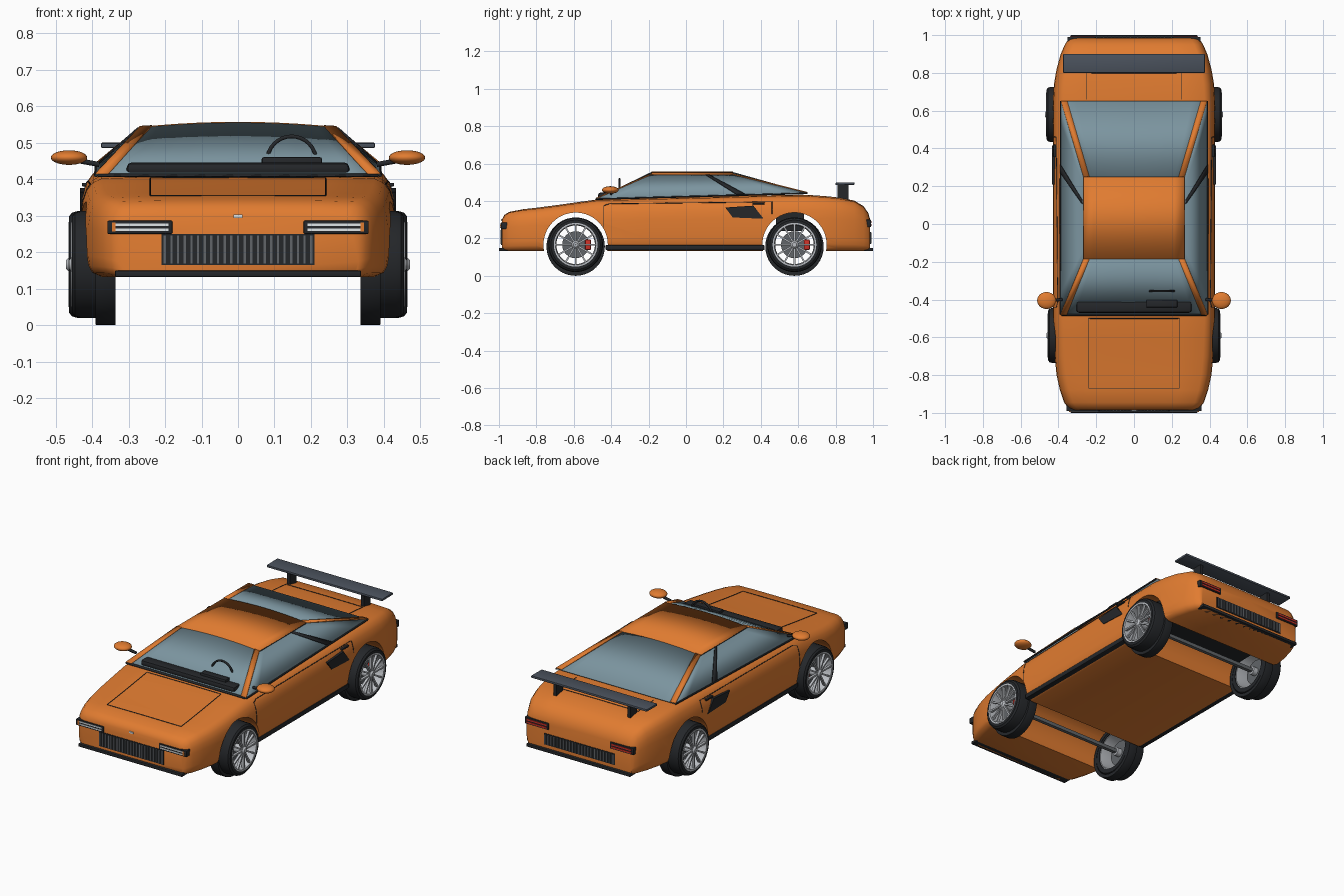
import bpy, bmesh
from math import pi, sin, cos, radians
from mathutils import Vector, Matrix
from mathutils.bvhtree import BVHTree

if "Cube" in bpy.data.objects:
    bpy.data.objects.remove(bpy.data.objects["Cube"])


def mat(name, *c):
    m = bpy.data.materials.new(name)
    m.diffuse_color = (*c, 1)
    m.use_nodes = True
    m.node_tree.nodes["Principled BSDF"].inputs["Base Color"].default_value = m.diffuse_color
    return m


ORANGE = mat("orange_paint", .75, .2, .03)
BLACK = mat("black_trim", .018, .02, .023)
GLASS = mat("tinted_glass", .2, .3, .35)
SLATE = mat("slate_wing", .07, .085, .11)
METAL = mat("alloy", .5, .52, .55)
STEEL = mat("dark_steel", .12, .13, .14)
RED = mat("red", .6, .03, .02)
LIGHT = mat("lamp", .75, .8, .82)


def obj(name, bm, m, angle=35):
    bmesh.ops.recalc_face_normals(bm, faces=bm.faces)
    me = bpy.data.meshes.new(name)
    bm.to_mesh(me)
    bm.free()
    for p in me.polygons:
        p.use_smooth = True
    me.set_sharp_from_angle(angle=radians(angle))
    me.materials.append(m)
    o = bpy.data.objects.new(name, me)
    bpy.context.collection.objects.link(o)
    return o


def box(name, x, y, z, m, rot=None, bevel=0):
    bm = bmesh.new()
    c = Vector((sum(x) / 2, sum(y) / 2, sum(z) / 2))
    size = Matrix.Diagonal((x[1] - x[0], y[1] - y[0], z[1] - z[0], 1))
    bmesh.ops.create_cube(bm, size=1, matrix=Matrix.Translation(c) @ (rot or Matrix()) @ size)
    if bevel:
        bmesh.ops.bevel(bm, geom=bm.edges[:], offset=bevel, segments=2, affect='EDGES', profile=.5)
    return obj(name, bm, m)


def tube(name, pts, r, m, closed=False):
    cu = bpy.data.curves.new(name, 'CURVE')
    cu.dimensions, cu.bevel_depth, cu.bevel_resolution = '3D', r, 1
    sp = cu.splines.new('POLY')
    sp.points.add(len(pts) - 1)
    for q, p in zip(sp.points, pts):
        q.co = (*p, 1)
    sp.use_cyclic_u = closed
    cu.use_fill_caps = True
    cu.materials.append(m)
    o = bpy.data.objects.new(name, cu)
    bpy.context.collection.objects.link(o)


def patch(name, a, b, m, crown=(0, 0), n=10, thick=.004):
    """Panel between edge a (two points) and edge b, each with an upward crown."""
    bm = bmesh.new()
    rows = []
    for (p, q), c in ((a, crown[0]), (b, crown[1])):
        rows.append([bm.verts.new(Vector(p).lerp(Vector(q), i / n) + Vector((0, 0, c * (1 - (2 * i / n - 1) ** 2))))
                     for i in range(n + 1)])
    for i in range(n):
        bm.faces.new((rows[0][i], rows[0][i + 1], rows[1][i + 1], rows[1][i]))
    o = obj(name, bm, m)
    s = o.modifiers.new("thickness", 'SOLIDIFY')
    s.thickness, s.offset = thick, 0
    return o


def lathe(name, prof, centre, sgn, m, n=40, closed=True):
    """Revolve (radius, x) profile about the wheel axis."""
    bm = bmesh.new()
    rings = [[bm.verts.new((sgn * x, centre[0] + r * cos(2 * pi * i / n), centre[1] + r * sin(2 * pi * i / n)))
              for r, x in prof] for i in range(n)]
    k = len(prof)
    for i in range(n):
        A, B = rings[i], rings[(i + 1) % n]
        for j in range(k if closed else k - 1):
            bm.faces.new((A[j], A[(j + 1) % k], B[(j + 1) % k], B[j]))
    return obj(name, bm, m)


# Body shell: lofted stations (y, half width, top z)
ZB = .132
stations = [(-.985, .33, .30), (-.972, .35, .325), (-.945, .37, .342), (-.88, .392, .354), (-.8, .41, .363),
            (-.7, .42, .376), (-.6, .425, .39), (-.48, .43, .407), (-.2, .43, .415), (.1, .43, .422), (.4, .43, .43),
            (.64, .43, .433), (.74, .424, .426), (.82, .41, .418), (.9, .388, .402), (.95, .366, .372), (.975, .35, .335),
            (.985, .337, .30)]
section = [(.90, 0), (.965, .05), (.99, .13), (1, .25), (1, .6), (.99, .74), (.965, .86), (.925, .94), (.87, .98),
           (.6, .995)]
bm = bmesh.new()
rings = []
for y, w, t in stations:
    half = [(u * w, ZB + v * (t - ZB)) for u, v in section]
    rings.append([bm.verts.new((x, y, z)) for x, z in half + [(0, t)] + [(-x, z) for x, z in reversed(half)]])
k = len(rings[0])
for A, B in zip(rings, rings[1:]):
    for j in range(k):
        bm.faces.new((A[j], A[(j + 1) % k], B[(j + 1) % k], B[j]))
bm.faces.new(rings[0])
bm.faces.new(rings[-1])
body = obj("body_shell", bm, ORANGE, 40)

# Wheel arches cut right across
WHEELS = (("front", -.59, .455), ("rear", .58, .463))
WZ = .166
for pos, y, _ in WHEELS:
    bm = bmesh.new()
    bmesh.ops.create_cone(bm, cap_ends=True, segments=56, radius1=.172, radius2=.172, depth=1.2,
                          matrix=Matrix.Translation((0, y, WZ)) @ Matrix.Rotation(pi / 2, 4, 'Y'))
    cut = obj("arch_cutter", bm, ORANGE)
    cut.hide_render = True
    md = body.modifiers.new("arch", 'BOOLEAN')
    md.operation, md.object, md.solver = 'DIFFERENCE', cut, 'EXACT'
    bpy.context.view_layer.objects.active = body
    bpy.ops.object.modifier_apply(modifier=md.name)
    bpy.data.objects.remove(cut)
body.data.set_sharp_from_angle(angle=radians(40))
bm = bmesh.new()
bm.from_mesh(body.data)
tree = BVHTree.FromBMesh(bm)
bm.free()


def seam(name, pts, d, closed=False, n=12):
    """Thin panel gap projected onto the body along direction d."""
    out, d = [], Vector(d)
    ends = pts[1:] + ([pts[0]] if closed else [])
    for p, q in zip(pts, ends):
        for i in range(n + 1):
            hit = tree.ray_cast(Vector(p).lerp(Vector(q), i / n) - d * 2, d)[0]
            if hit:
                out.append(hit)
    tube(name, out, .0022, BLACK, closed)


seam("hood_seam", [(-.24, -.87, 0), (.24, -.87, 0), (.24, -.5, 0), (-.24, -.5, 0)], (0, 0, -1), True)
seam("trunk_seam", [(-.25, .66, 0), (-.25, .8, 0), (-.25, .8, 0), (.25, .8, 0), (.25, .66, 0)], (0, 0, -1))

# Cabin: roof, screens, side windows
FB, FT, RT, RB = (.39, -.48, .41), (.268, -.185, .539), (.268, .25, .539), (.387, .65, .441)
L = lambda p: (-p[0], p[1], p[2])
patch("roof", (L(FT), FT), (L(RT), RT), ORANGE, (.014, .014), thick=.008)
patch("windscreen", (L(FB), FB), (L(FT), FT), GLASS, (0, .014))
patch("rear_window", (L(RB), RB), (L(RT), RT), GLASS, (0, .014))


def side(p, s, dx=.0, dz=.0):
    return (s * (p[0] + dx), p[1], p[2] + dz)


for s, tag in ((1, "right"), (-1, "left")):
    patch(tag + "_side_window", (side(FB, s), side(RB, s)), (side(FT, s), side(RT, s)), GLASS)
    # Painted pillars and black pillar between the side windows
    for nm, b, t in (("front", FB, FT), ("rear", RB, RT)):
        patch(f"{tag}_{nm}_pillar", (side(b, s, 0, .004), side(b, s, -.034, .004)),
              (side(t, s, 0, .004), side(t, s, -.032, .006)), ORANGE, n=2, thick=.006)
    patch(tag + "_middle_pillar", ((s * .39, .27, .436), (s * .39, .315, .437)),
          ((s * .273, .105, .54), (s * .273, .125, .54)), BLACK, n=1, thick=.006)
    tube(tag + "_window_trim", [side(FB, s), side(RB, s)], .005, BLACK)
    tube(tag + "_roof_trim", [side(FT, s), side(RT, s)], .003, BLACK)

    # Door seams, vent, handle, sill
    seam(tag + "_door_seam", [(0, -.44, .175), (0, -.44, .375), (0, -.41, .385), (0, .46, .395), (0, .46, .33)],
         (-s, 0, 0))
    bm = bmesh.new()
    f = bm.faces.new([bm.verts.new((s * .405, y, z)) for y, z in ((.21, .365), (.36, .375), (.415, .305), (.25, .312))])
    ext = bmesh.ops.extrude_face_region(bm, geom=[f])['geom']
    bmesh.ops.translate(bm, verts=[v for v in ext if isinstance(v, bmesh.types.BMVert)], vec=(s * .028, 0, 0))
    obj(tag + "_side_vent", bm, BLACK)
    xs = lambda a, b: tuple(sorted((s * a, s * b)))
    box(tag + "_door_handle", xs(.405, .428), (.355, .42), (.38, .39), BLACK, bevel=.003)
    box(tag + "_sill", xs(.385, .428), (-.43, .42), (.137, .165), BLACK, bevel=.006)

    # Door mirrors
    bm = bmesh.new()
    bmesh.ops.create_uvsphere(bm, u_segments=24, v_segments=14, radius=1,
                              matrix=Matrix.Translation((s * .463, -.405, .459)) @ Matrix.Diagonal((.05, .045, .02, 1)))
    obj(tag + "_mirror", bm, ORANGE)
    tube(tag + "_mirror_stalk", [(s * .38, -.40, .44), (s * .435, -.403, .45)], .008, BLACK)

    # Head lamps, tail lamps
    box(tag + "_headlamp_housing", xs(.18, .358), (-.99, -.93), (.25, .286), BLACK, bevel=.003)
    for z in (.258, .272):
        box(tag + "_headlamp_strip", xs(.19, .345), (-.993, -.95), (z, z + .007), LIGHT)
    box(tag + "_indicator", xs(.336, .345), (-.994, -.95), (.256, .281), ORANGE)
    box(tag + "_taillamp_housing", xs(.2, .352), (.93, .99), (.26, .3), BLACK, bevel=.003)
    for z in (.267, .283):
        box(tag + "_taillamp_strip", xs(.21, .34), (.95, .993), (z, z + .009), RED)
    # Wing post
    box(tag + "_wing_post", xs(.23, .25), (.81, .87), (.4, .488), BLACK)

    # Wheels
    for pos, y, xo in WHEELS:
        nm, c = f"{tag}_{pos}_", (y, WZ)
        lathe(nm + "tyre", [(.112, .338), (.137, .338), (.146, .35), (.146, xo - .022), (.142, xo - .008), (.132, xo),
                            (.116, xo), (.112, xo - .01)], c, s, BLACK)
        lathe(nm + "inner_tread", [(.135, .336), (.155, .336), (.156, .34), (.156, .386), (.155, .39), (.135, .39)],
              (y, .156), s, BLACK)
        lathe(nm + "rim", [(.113, .342), (.107, .342), (.103, xo - .03), (.108, xo + .002), (.117, xo + .002)],
              c, s, METAL)
        lathe(nm + "brake_disc", [(.015, .39), (.072, .39), (.072, .4), (.015, .4)], c, s, STEEL)
        lathe(nm + "hub", [(.001, .36), (.024, .36), (.024, xo - .004), (.012, xo + .008), (.001, xo + .008)],
              c, s, METAL, 20)
        box(nm + "caliper", xs(.385, .425), (y + .05, y + .082), (WZ - .028, WZ + .028), RED, bevel=.005)
        bm = bmesh.new()
        for i in range(12):
            bmesh.ops.create_cube(bm, size=1, matrix=Matrix.Translation((s * (xo - .008), y, WZ))
                                  @ Matrix.Rotation(2 * pi * i / 12, 4, 'X') @ Matrix.Translation((0, 0, .063))
                                  @ Matrix.Diagonal((.014, .009, .09, 1)))
        obj(nm + "spokes", bm, METAL)

# Front and rear fascia
for nm, d, w, z0, z1 in (("front", -1, .21, .165, .25), ("rear", 1, .23, .17, .235)):
    ys = lambda a, b: tuple(sorted((d * a, d * b)))
    box(nm + "_grille", (-w, w), ys(.95, .988), (z0, z1), BLACK)
    for i in range(23):
        x = -w + 2 * w * (i + .5) / 23
        box(nm + "_grille_slat", (x - .003, x + .003), ys(.98, .992), (z0 + .004, z1 - .004), STEEL)
    box(nm + "_splitter", (-.337, .337), ys(.95, 1), (.132, .15), BLACK, bevel=.004)
box("nose_plate", (-.012, .012), (-.99, -.97), (.294, .303), LIGHT)

# Rear wing
box("wing_blade", (-.375, .375), (.8, .9), (.486, .499), SLATE, Matrix.Rotation(radians(1), 4, 'X'), .003)

# Dashboard, binnacle and steering wheel poking through the screen
patch("wiper_cowl", ((-.385, -.486, .408), (.385, -.486, .408)), ((-.385, -.475, .414), (.385, -.475, .414)), BLACK)
box("dashboard", (-.305, .305), (-.47, -.405), (.41, .446), BLACK, bevel=.014)
box("instrument_binnacle", (.065, .23), (-.442, -.402), (.43, .46), BLACK, bevel=.005)
tube("steering_wheel", [(.147 + .067 * cos(a * pi / 16), -.355, .45 + .067 * sin(a * pi / 16)) for a in range(32)],
     .006, BLACK, True)
box("steering_spoke", (.085, .21), (-.36, -.35), (.445, .456), BLACK)

# Engine undertray between the rear wheels
box("engine_tray", (-.335, .335), (.48, .63), (.24, .345), BLACK)
box("rear_axle", (-.36, .36), (.57, .59), (.155, .176), STEEL)
box("front_axle", (-.36, .36), (-.6, -.58), (.155, .176), STEEL)
